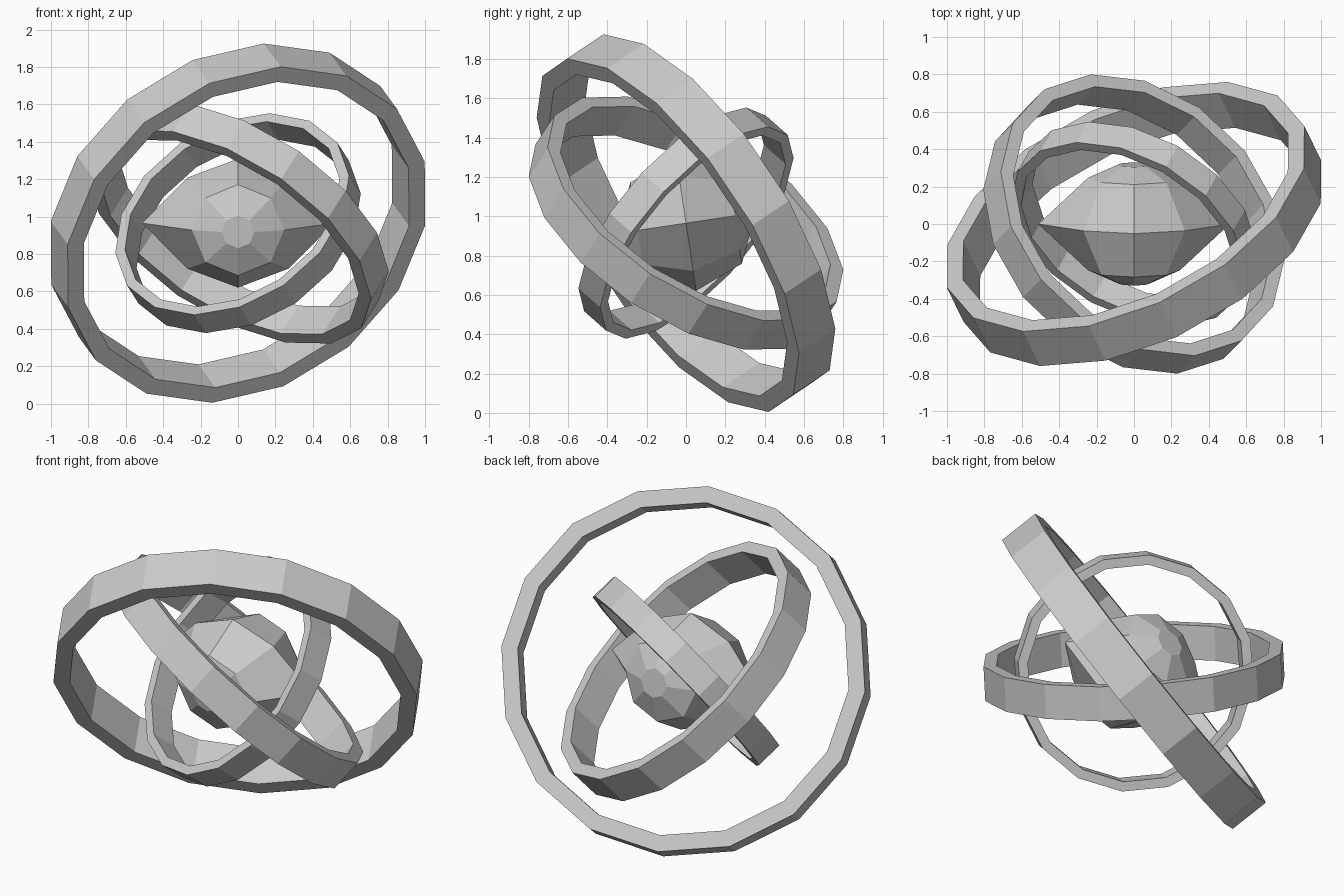
import bpy, bmesh, math
from mathutils import Vector, Matrix

if "Cube" in bpy.data.objects:
    bpy.data.objects.remove(bpy.data.objects["Cube"])

CENTRE = Vector((0, 0, 0.965))
SIDES = 16


def finish(name, bm):
    bmesh.ops.recalc_face_normals(bm, faces=bm.faces)
    me = bpy.data.meshes.new(name)
    bm.to_mesh(me)
    bm.free()
    ob = bpy.data.objects.new(name, me)
    bpy.context.collection.objects.link(ob)
    return ob


def ring(name, radius, wall, width, axis, ref, offset=0.0):
    """Flat-sided hoop around axis, first corner turned toward ref."""
    n = Vector(axis).normalized()
    u = Vector(ref)
    u = (u - n * u.dot(n)).normalized()
    v = n.cross(u)
    profile = [(radius, -width / 2), (radius, width / 2),
               (radius - wall, width / 2), (radius - wall, -width / 2)]
    bm = bmesh.new()
    loops = []
    for i in range(SIDES):
        a = 2 * math.pi * (i + offset) / SIDES
        d = u * math.cos(a) + v * math.sin(a)
        loops.append([bm.verts.new(CENTRE + d * r + n * h) for r, h in profile])
    for i in range(SIDES):
        p, q = loops[i], loops[(i + 1) % SIDES]
        for j in range(4):
            k = (j + 1) % 4
            bm.faces.new((p[j], q[j], q[k], p[k]))
    finish(name, bm)


# Three nested tilted rings
ring("outer_ring", 1.05, 0.095, 0.24, (-.375, .77, .515), (1.384, -.595, 2.605))
ring("middle_ring", 0.86, 0.075, 0.20, (.47, .48, .74), (3.18, -2.06, -1.6), 0.5)
ring("inner_ring", 0.68, 0.056, 0.16, (-.39, -.69, .61), (-1.09, -.42, -1.59))

# Faceted core: eight-sided stack along y, side corners drawn out to points
bm = bmesh.new()
stack = []
for y, r in ((-.32, .088), (-.25, .246), (0, .348), (.25, .246), (.32, .088)):
    row = []
    for i in range(8):
        a = math.pi * i / 4
        x, z = r * math.cos(a), r * math.sin(a)
        if y == 0:
            x *= 1.47 if i % 4 == 0 else 1.1
        row.append(bm.verts.new((x, y, z)))
    stack.append(row)
for p, q in zip(stack, stack[1:]):
    for i in range(8):
        k = (i + 1) % 8
        bm.faces.new((p[i], p[k], q[k], q[i]))
bm.faces.new(stack[0])
bm.faces.new(stack[-1])
tilt = Matrix.Translation(CENTRE) @ Matrix.Rotation(math.radians(8.5), 4, 'X')
bmesh.ops.transform(bm, matrix=tilt, verts=bm.verts)
finish("core", bm)
